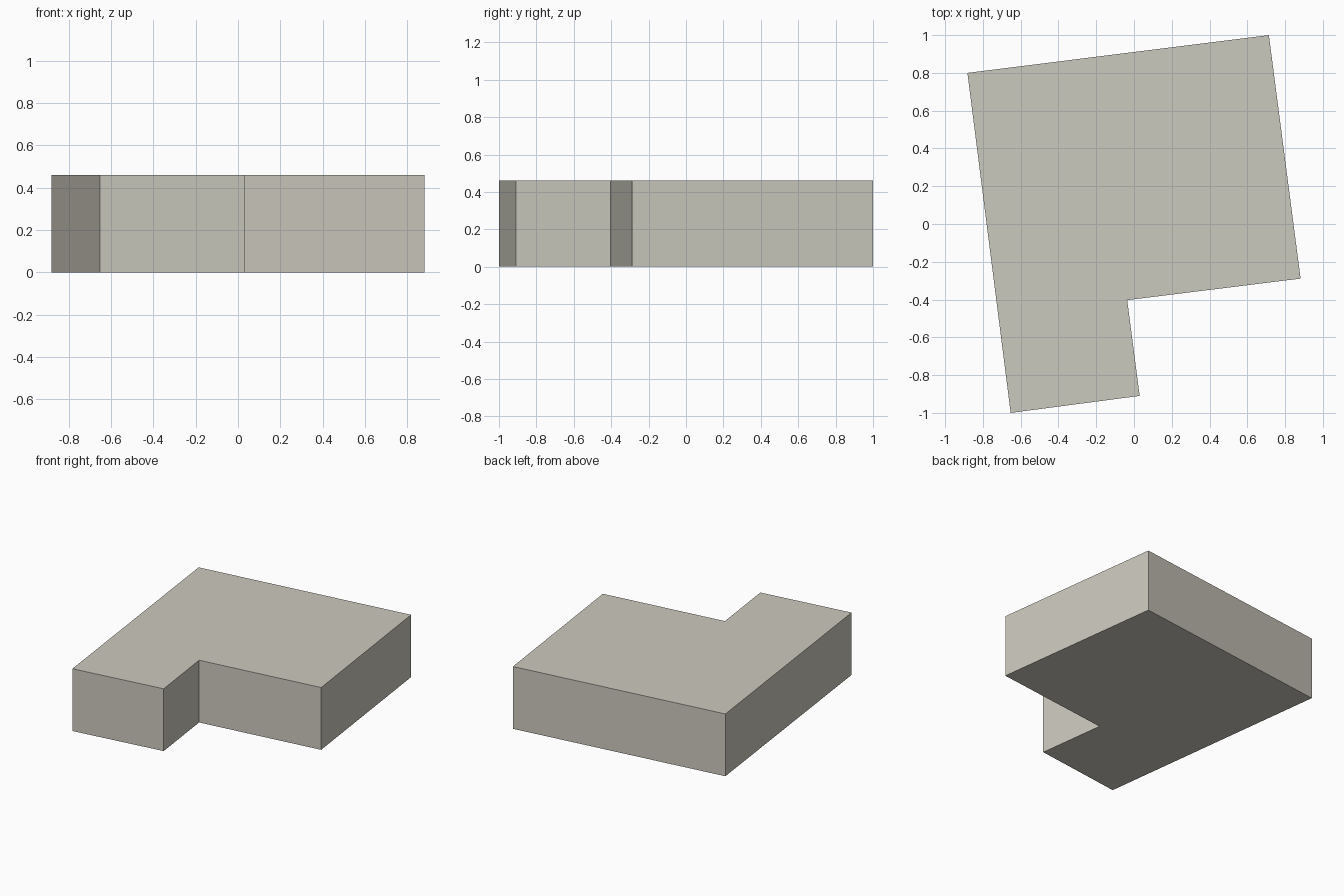
import bpy
import bmesh

cube = bpy.data.objects.get("Cube")
if cube:
    bpy.data.objects.remove(cube, do_unlink=True)

HEIGHT = 0.46

# Footprint of the L-shaped block, counter-clockwise from its front right corner
FOOTPRINT = [(-0.653, -1.0), (0.03, -0.91), (-0.036, -0.403),
             (0.882, -0.289), (0.714, 1.0), (-0.882, 0.8)]

# Warm grey stone
stone = bpy.data.materials.new("warm_grey_stone")
stone.use_nodes = True
colour = (0.60, 0.585, 0.51, 1.0)
stone.diffuse_color = colour
shader = next(n for n in stone.node_tree.nodes if n.type == 'BSDF_PRINCIPLED')
shader.inputs["Base Color"].default_value = colour
shader.inputs["Roughness"].default_value = 0.9

# Building block: footprint extruded upwards, closed at top and bottom
bm = bmesh.new()
base = bm.faces.new([bm.verts.new((x, y, 0)) for x, y in FOOTPRINT])
extruded = bmesh.ops.extrude_face_region(bm, geom=[base], use_keep_orig=True)
top_verts = [g for g in extruded["geom"] if isinstance(g, bmesh.types.BMVert)]
bmesh.ops.translate(bm, verts=top_verts, vec=(0, 0, HEIGHT))
bmesh.ops.recalc_face_normals(bm, faces=bm.faces)

mesh = bpy.data.meshes.new("building_block")
bm.to_mesh(mesh)
bm.free()
mesh.materials.append(stone)
block = bpy.data.objects.new("building_block", mesh)
bpy.context.collection.objects.link(block)
